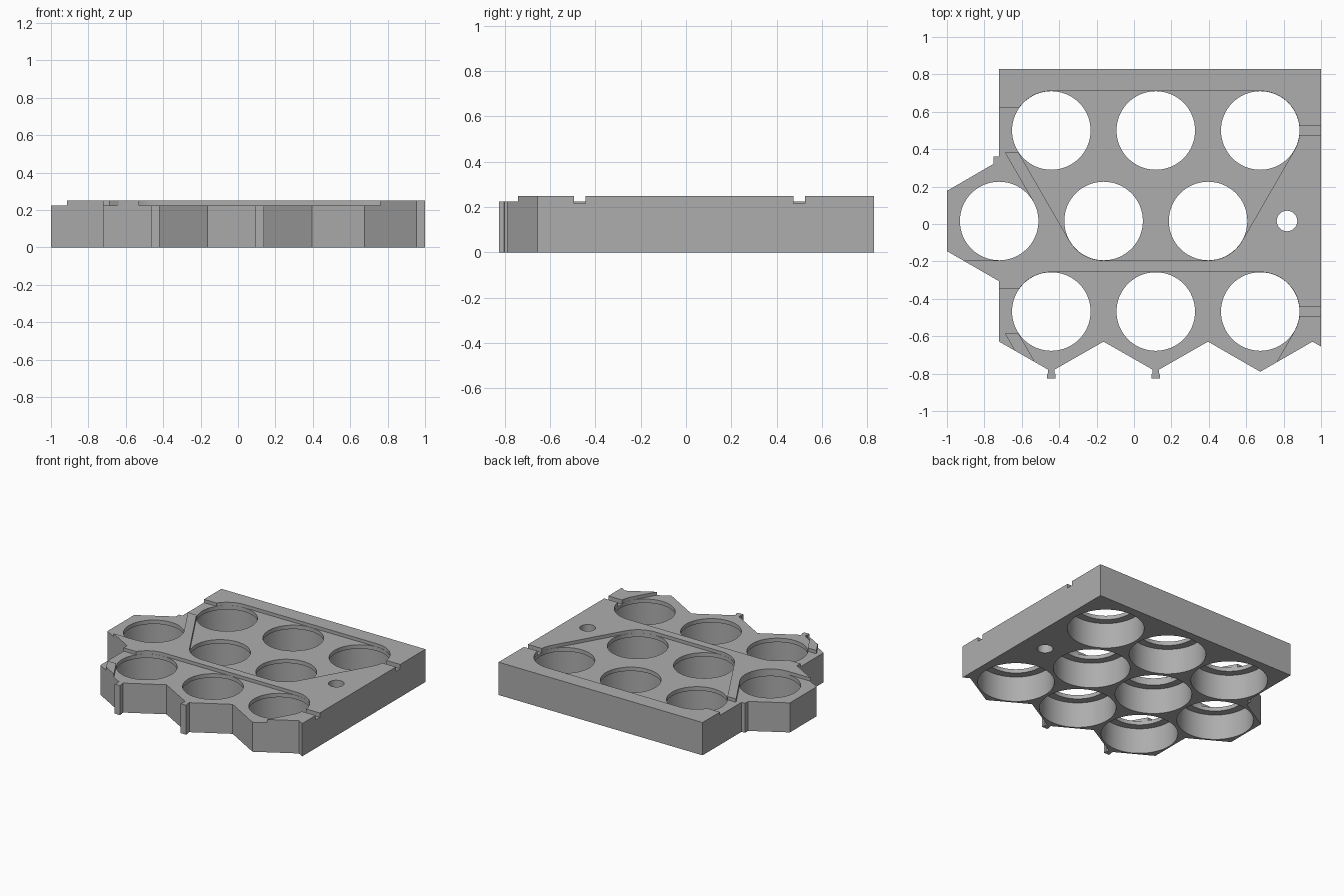
import bpy, bmesh, math
from mathutils.geometry import convex_hull_2d

if "Cube" in bpy.data.objects:
    bpy.data.objects.remove(bpy.data.objects["Cube"])

HEIGHT, FLOOR, LEDGE = 0.25, 0.225, 0.195
PITCH, ROW = 0.5585, 0.484
R_TOP, R_BORE = 0.21, 0.266
top_row = [(-0.442 + i * PITCH, 0.5) for i in range(3)]
mid_row = [(-0.721 + i * PITCH, 0.016) for i in range(3)]
low_row = [(x, y - 2 * ROW) for x, y in top_row]

grey = bpy.data.materials.new("grey plastic")
grey.diffuse_color = (0.42, 0.42, 0.42, 1)
grey.use_nodes = True
grey.node_tree.nodes["Principled BSDF"].inputs["Base Color"].default_value = grey.diffuse_color


def prism(name, pts, z0, z1):
    """Extrude a closed outline from z0 to z1."""
    bm = bmesh.new()
    face = bm.faces.new([bm.verts.new((x, y, z0)) for x, y in pts])
    ext = bmesh.ops.extrude_face_region(bm, geom=[face])
    moved = [v for v in ext["geom"] if isinstance(v, bmesh.types.BMVert)]
    bmesh.ops.translate(bm, verts=moved, vec=(0, 0, z1 - z0))
    bmesh.ops.recalc_face_normals(bm, faces=bm.faces)
    mesh = bpy.data.meshes.new(name)
    bm.to_mesh(mesh)
    bm.free()
    obj = bpy.data.objects.new(name, mesh)
    bpy.context.collection.objects.link(obj)
    mesh.materials.append(grey)
    return obj


def circle(c, r, n=64):
    return [(c[0] + r * math.cos(2 * math.pi * i / n),
             c[1] + r * math.sin(2 * math.pi * i / n)) for i in range(n)]


def cut(body, pts, z0, z1):
    """Subtract a prism from the body."""
    tool = prism("cutter", pts, z0, z1)
    mod = body.modifiers.new("cut", 'BOOLEAN')
    mod.operation, mod.solver, mod.object = 'DIFFERENCE', 'EXACT', tool
    bpy.context.view_layer.objects.active = body
    bpy.ops.object.modifier_apply(modifier=mod.name)
    bpy.data.objects.remove(tool)


def key(x):
    """Small locating key on the front points."""
    return [(x - 0.018, -0.778), (x - 0.018, -0.8), (x - 0.023, -0.802), (x - 0.023, -0.825),
            (x + 0.023, -0.825), (x + 0.023, -0.802), (x + 0.018, -0.8), (x + 0.018, -0.778)]


# Plate with honeycomb front and left edges
outline = [(-0.721, -0.629)]
for i, (x, y) in enumerate(low_row):
    outline += key(x) if i < 2 else [(x, -0.79)]
    outline.append((x + PITCH / 2, -0.629))
outline += [(1, -0.655), (1, 0.83), (-0.721, 0.83), (-0.721, 0.36), (-0.75, 0.36),
            (-0.75, 0.322), (-1, 0.177), (-1, -0.145), (-0.721, -0.306)]
plate = prism("cell_holder_plate", outline, 0, HEIGHT)

# Shallow connector recesses, repeated for the upper and lower rows
cloud = [p for c in top_row + mid_row[1:] for p in circle(c, R_TOP + 0.001)]
hull = [cloud[i] for i in convex_hull_2d(cloud)]
side = [(-1.1, -0.195), (-0.721, -0.195), (-0.539, 0.121), (-0.69, 0.382),
        (-0.6, 0.382), (-0.6, 0.62), (-1.1, 0.62)]
notch = [(0.85, 0.475), (1.1, 0.475), (1.1, 0.525), (0.85, 0.525)]
for dy in (0, -2 * ROW):
    for shape, floor in ((hull, FLOOR), (side, FLOOR), (notch, 0.217)):
        cut(plate, [(x, y + dy) for x, y in shape], floor, 0.3)

# Cell sockets: wide bore below, narrower opening above
for c in top_row + mid_row + low_row:
    cut(plate, circle(c, R_BORE), -0.1, LEDGE)
    cut(plate, circle(c, R_TOP), 0.1, 0.4)

# Screw hole
cut(plate, circle((0.818, 0.016), 0.055, 32), -0.1, 0.4)

# Smooth bores, sharp edges
bpy.context.view_layer.objects.active = plate
plate.select_set(True)
bpy.ops.object.shade_smooth_by_angle(angle=math.radians(25))
